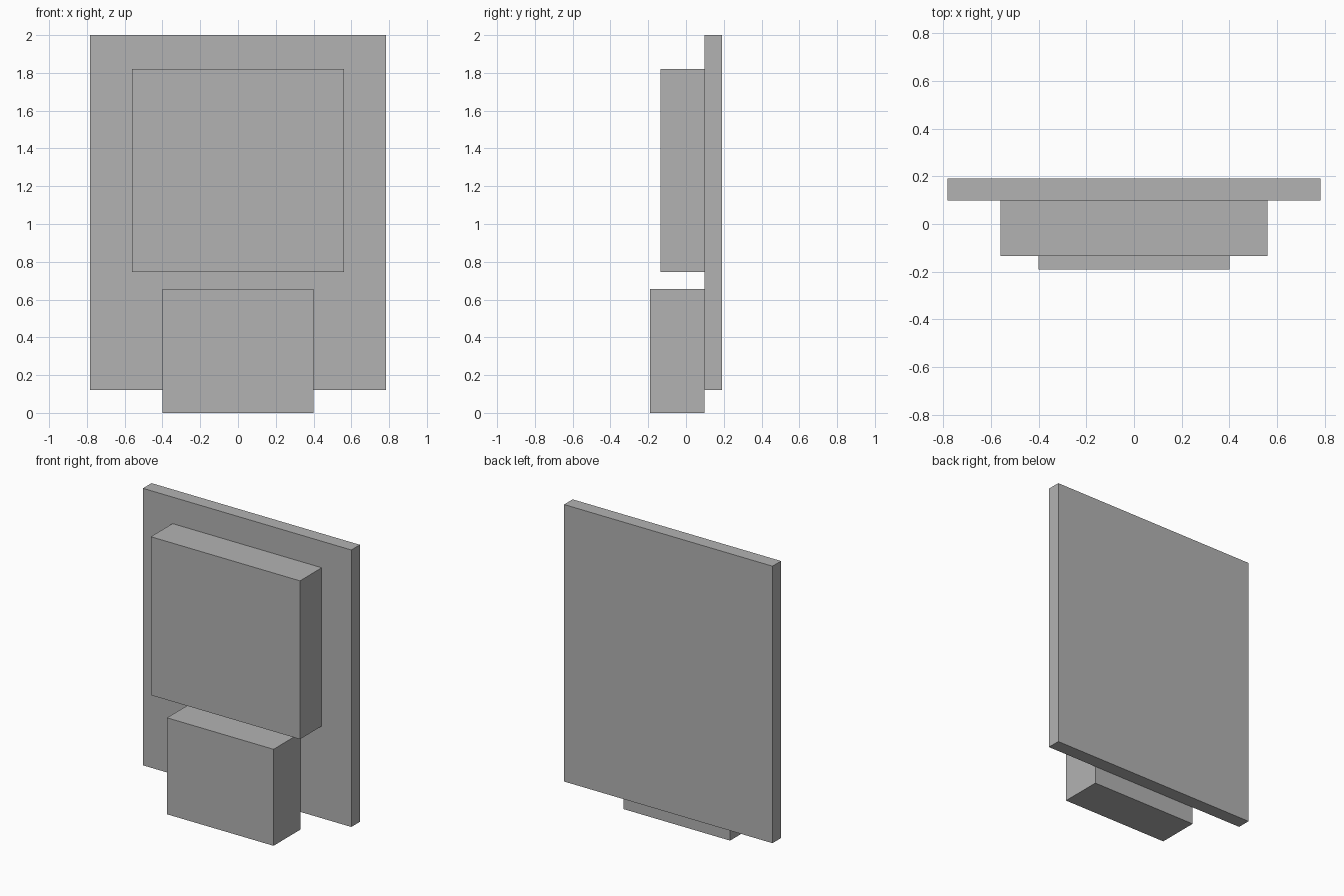
import bpy

if "Cube" in bpy.data.objects:
    bpy.data.objects.remove(bpy.data.objects["Cube"], do_unlink=True)

# One plain grey for every part
GREY = (0.45, 0.45, 0.45, 1)
grey = bpy.data.materials.new("plain_grey")
grey.use_nodes = True
grey.diffuse_color = GREY
grey.node_tree.nodes["Principled BSDF"].inputs["Base Color"].default_value = GREY


def box(name, width, y_range, z_range):
    """Box centred on x, given its depth and height limits."""
    (y0, y1), (z0, z1) = y_range, z_range
    bpy.ops.mesh.primitive_cube_add(size=1, location=(0, (y0 + y1) / 2, (z0 + z1) / 2))
    obj = bpy.context.object
    obj.name = obj.data.name = name
    obj.scale = (width, y1 - y0, z1 - z0)
    bpy.ops.object.transform_apply(location=False, rotation=False, scale=True)
    obj.data.materials.append(grey)
    return obj


SEAM = 0.098  # plane where the blocks meet the board

# Upright board at the back
box("back_board", 1.565, (SEAM, 0.19), (0.12, 2.0))
# Large block on the upper front
box("upper_block", 1.12, (-0.135, SEAM), (0.745, 1.82))
# Smaller, deeper block hanging below the board's lower edge
box("lower_block", 0.80, (-0.19, SEAM), (0.0, 0.655))
